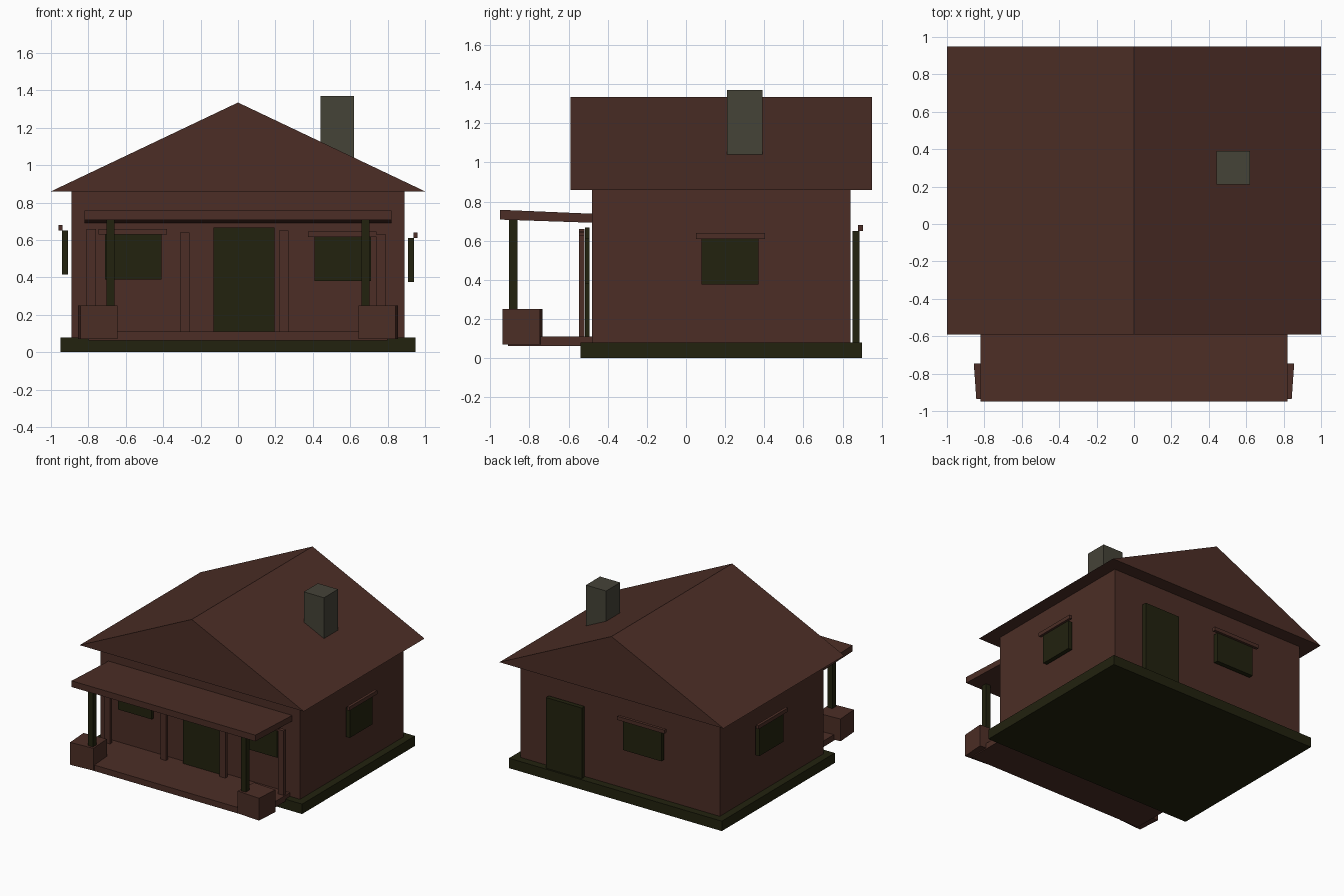
import bpy, bmesh, math
from mathutils import Matrix, Vector

if "Cube" in bpy.data.objects:
    bpy.data.objects.remove(bpy.data.objects["Cube"])


def material(name, rgb):
    m = bpy.data.materials.new(name)
    m.diffuse_color = (*rgb, 1)
    m.use_nodes = True
    m.node_tree.nodes["Principled BSDF"].inputs["Base Color"].default_value = m.diffuse_color
    return m


BROWN = material("brown", (0.072, 0.027, 0.019))
DARK = material("dark olive", (0.016, 0.016, 0.0045))
GREY = material("stone grey", (0.060, 0.056, 0.039))


def finish(name, bm, mat):
    bmesh.ops.recalc_face_normals(bm, faces=bm.faces)
    me = bpy.data.meshes.new(name)
    bm.to_mesh(me)
    bm.free()
    me.materials.append(mat)
    ob = bpy.data.objects.new(name, me)
    bpy.context.collection.objects.link(ob)
    return ob


def box(name, mat, x, y, z, turn=0):
    """Box from (min, max) ranges, optionally turned about its own vertical axis."""
    size = Vector((x[1] - x[0], y[1] - y[0], z[1] - z[0]))
    mid = Vector((sum(x), sum(y), sum(z))) / 2
    bm = bmesh.new()
    mtx = (Matrix.Translation(mid) @ Matrix.Rotation(math.radians(turn), 4, 'Z')
           @ Matrix.Diagonal((*size, 1)))
    bmesh.ops.create_cube(bm, size=1, matrix=mtx)
    return finish(name, bm, mat)


def prism(name, mat, profile, sweep):
    """Closed profile of 3D points swept along a vector."""
    bm = bmesh.new()
    f = bm.faces.new([bm.verts.new(p) for p in profile])
    ext = bmesh.ops.extrude_face_region(bm, geom=[f], use_keep_orig=True)
    vs = [v for v in ext["geom"] if isinstance(v, bmesh.types.BMVert)]
    bmesh.ops.translate(bm, verts=vs, vec=sweep)
    return finish(name, bm, mat)


# house body
box("foundation", DARK, (-0.95, 0.95), (-0.54, 0.90), (0, 0.08))
box("walls", BROWN, (-0.89, 0.89), (-0.48, 0.84), (0.08, 0.86))
prism("main_roof", BROWN, [(-1, -0.59, 0.86), (1, -0.59, 0.86), (0, -0.59, 1.335)], (0, 1.54, 0))
box("chimney", GREY, (0.44, 0.62), (0.21, 0.39), (1.0, 1.37))

# porch
prism("porch_roof", BROWN, [(-0.82, -0.95, 0.708), (-0.82, -0.48, 0.692),
                            (-0.82, -0.48, 0.738), (-0.82, -0.95, 0.758)], (1.64, 0, 0))
box("porch_deck", BROWN, (-0.80, 0.80), (-0.91, -0.48), (0.062, 0.11))
for side, label in ((-1, "left"), (1, "right")):
    c = 0.75 * side
    box(label + "_pedestal", BROWN, (c - 0.1, c + 0.1), (-0.93, -0.74), (0.07, 0.25), -4 * side)
    c = 0.682 * side
    box(label + "_porch_post", DARK, (c - 0.022, c + 0.022), (-0.905, -0.86), (0.24, 0.71))
for i, (x, top) in enumerate(((-0.785, 0.66), (-0.285, 0.64), (0.245, 0.65), (0.765, 0.63))):
    box(f"wall_post_{i + 1}", BROWN, (x - 0.025, x + 0.025), (-0.547, -0.518), (0.1, top))

# doors
box("front_door", DARK, (-0.13, 0.195), (-0.515, -0.493), (0.10, 0.667))
box("back_door", DARK, (0.31, 0.63), (0.85, 0.886), (0.08, 0.65))

# windows with lintels on the front, back and sides
for name, x, z in (("front_left", (-0.71, -0.41), (0.39, 0.63)),
                   ("front_right", (0.41, 0.71), (0.38, 0.615))):
    box(name + "_window", DARK, x, (-0.515, -0.493), z)
    box(name + "_lintel", BROWN, (x[0] - 0.035, x[1] + 0.03), (-0.547, -0.518), (z[1], z[1] + 0.03))
box("back_window", DARK, (-0.40, -0.06), (0.85, 0.886), (0.41, 0.65))
box("back_lintel", BROWN, (-0.44, -0.02), (0.88, 0.905), (0.65, 0.68))
for side, label, y, z in ((-1, "left", (0.10, 0.41), (0.415, 0.65)),
                          (1, "right", (0.08, 0.37), (0.375, 0.61))):
    box(label + "_window", DARK, sorted((0.908 * side, 0.942 * side)), y, z)
    box(label + "_lintel", BROWN, sorted((0.937 * side, 0.96 * side)),
        (y[0] - 0.03, y[1] + 0.035), (z[1], z[1] + 0.03))
